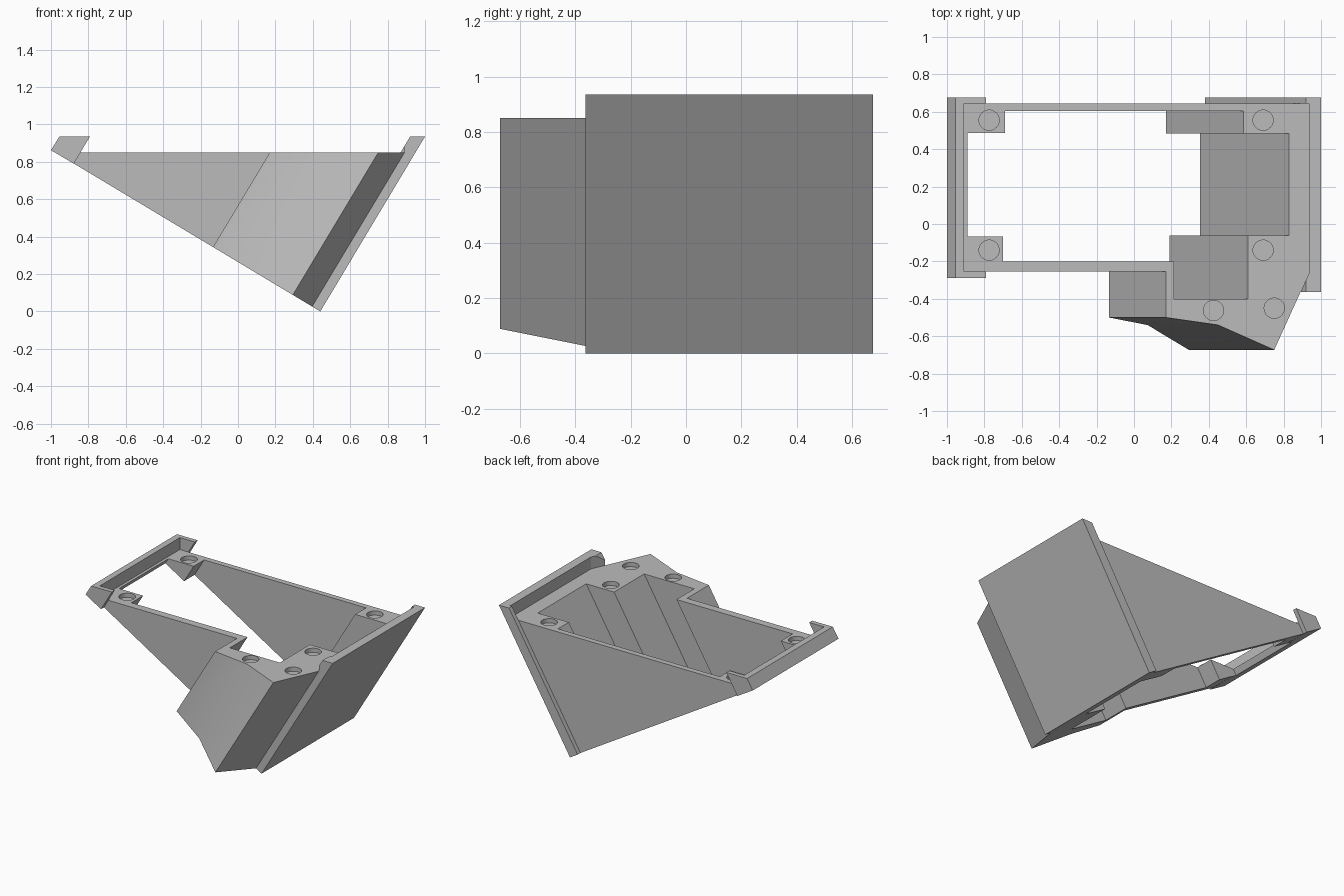
import bpy
import bmesh
from math import cos, sin, tau

cube = bpy.data.objects.get("Cube")
if cube:
    bpy.data.objects.remove(cube, do_unlink=True)

LEAN = 0.6      # sideways run per unit of height
DECK = 0.85     # height of the flat top

grey = bpy.data.materials.new("plain grey")
grey.use_nodes = True
grey.diffuse_color = (0.5, 0.5, 0.5, 1)
grey.node_tree.nodes["Principled BSDF"].inputs["Base Color"].default_value = (0.5, 0.5, 0.5, 1)


def loft(name, lower, upper):
    """Solid between two matching loops."""
    bm = bmesh.new()
    a = [bm.verts.new(p) for p in lower]
    b = [bm.verts.new(p) for p in upper]
    bm.faces.new(a)
    bm.faces.new(b)
    for i in range(len(a)):
        j = (i + 1) % len(a)
        bm.faces.new((a[i], a[j], b[j], b[i]))
    bmesh.ops.recalc_face_normals(bm, faces=bm.faces)
    mesh = bpy.data.meshes.new(name)
    bm.to_mesh(mesh)
    bm.free()
    mesh.materials.append(grey)
    obj = bpy.data.objects.new(name, mesh)
    bpy.context.collection.objects.link(obj)
    return obj


def leaning_prism(name, outline, extra=0):
    """Deck outline swept down the lean to the sloped underside."""
    lower = []
    for x, y in outline:
        t = (DECK - 0.264 + LEAN * x) / (1 + LEAN ** 2) + extra
        lower.append((x - LEAN * t, y, DECK - t))
    upper = [(x + LEAN * extra, y, DECK + extra) for x, y in outline]
    return loft(name, lower, upper)


def upright_prism(name, outline, z0, z1):
    return loft(name, [(x, y, z0) for x, y in outline], [(x, y, z1) for x, y in outline])


def side_prism(name, profile, y0, y1):
    return loft(name, [(x, y0, z) for x, z in profile], [(x, y1, z) for x, z in profile])


def combine(obj, other, operation, keep=False):
    mod = obj.modifiers.new("combine", 'BOOLEAN')
    mod.operation = operation
    mod.solver = 'EXACT'
    mod.object = other
    bpy.context.view_layer.objects.active = obj
    bpy.ops.object.modifier_apply(modifier=mod.name)
    if not keep:
        bpy.data.objects.remove(other, do_unlink=True)


# Wedge body with its front bulge
outer = [(-0.91, -0.255), (0.17, -0.255), (0.17, -0.5), (0.45, -0.54),
         (0.75, -0.673), (0.935, -0.265), (0.935, 0.645), (-0.91, 0.645)]
body = leaning_prism("wedge_bracket", outer)

# Right backing plate and left end lip, trimmed to form the device recess
plate = side_prism("backing_plate", [(0.44, 0), (1, 0.935), (0.92, 0.935), (0.38, 0.036)],
                   -0.363, 0.677)
lip = side_prism("end_lip", [(-1, 0.862), (-0.955, 0.935), (-0.792, 0.935), (-0.878, 0.79)],
                 -0.288, 0.677)
recess = upright_prism("recess_cutter", outer, DECK, 1.1)
for part in (plate, lip):
    combine(part, recess, 'DIFFERENCE', keep=True)
    combine(body, part, 'UNION')
bpy.data.objects.remove(recess, do_unlink=True)

# Through opening, leaving corner tabs and thin side walls
opening = [(-0.89, -0.068), (-0.7, -0.068), (-0.7, -0.2), (0.215, -0.2), (0.215, -0.4),
           (0.61, -0.4), (0.61, -0.062), (0.83, -0.062), (0.83, 0.483), (0.585, 0.483),
           (0.585, 0.605), (-0.69, 0.605), (-0.69, 0.487), (-0.89, 0.487)]
combine(body, leaning_prism("opening_cutter", opening, 0.2), 'DIFFERENCE')

# Shallow round sockets in the deck
for cx, cy in [(-0.775, 0.555), (-0.775, -0.14), (0.69, 0.555),
               (0.69, -0.14), (0.425, -0.462), (0.75, -0.45)]:
    ring = [(cx + 0.054 * cos(tau * i / 40), cy + 0.054 * sin(tau * i / 40)) for i in range(40)]
    combine(body, upright_prism("socket_cutter", ring, DECK - 0.03, 1), 'DIFFERENCE')

bpy.ops.object.select_all(action='DESELECT')
body.select_set(True)
bpy.context.view_layer.objects.active = body
bpy.ops.object.shade_smooth_by_angle(angle=0.4)
